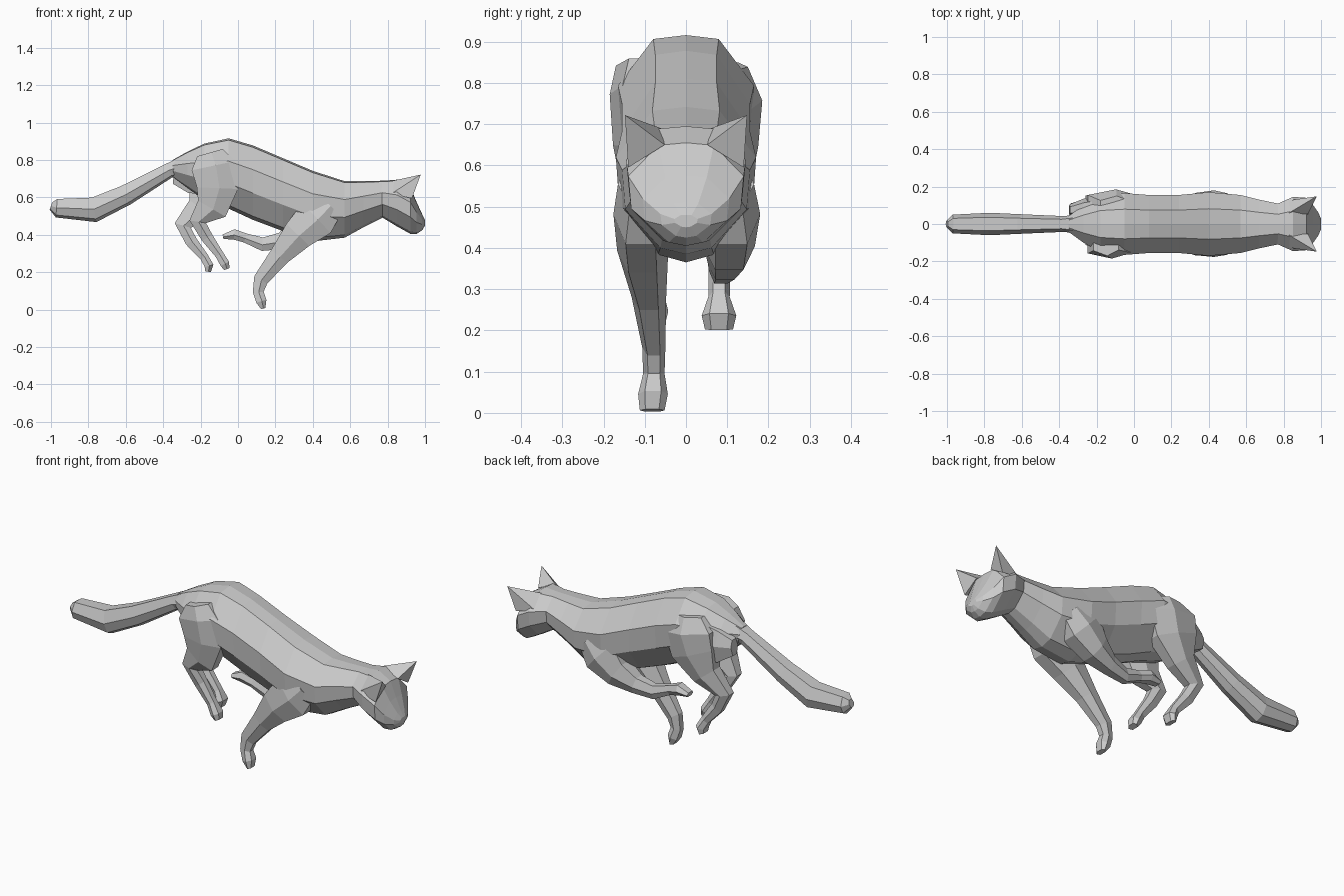
import bpy, bmesh
from mathutils import Vector


def mirrored(half):
    return half + [(-u, v) for u, v in reversed(half) if u > 0]


TORSO = mirrored([(0, 1), (.48, .95), (1, .35), (.95, -.28), (.4, -.9), (0, -1)])
LIMB = [(1, .1), (.55, 1), (-.55, 1), (-1, .1), (-.6, -1), (.6, -1)]
TAIL = [(1, 0), (.7, .75), (0, 1), (-.7, .75), (-1, 0), (-.6, -.9), (.6, -.9)]


def make_object(name, bm):
    bmesh.ops.recalc_face_normals(bm, faces=bm.faces)
    mesh = bpy.data.meshes.new(name)
    bm.to_mesh(mesh)
    bm.free()
    obj = bpy.data.objects.new(name, mesh)
    bpy.context.collection.objects.link(obj)
    return obj


def loft(name, stations, profile, upright=False):
    """Skin rings along stations (x, y, z, half depth, half width)."""
    bm = bmesh.new()
    rings = []
    pts = [Vector(s[:3]) for s in stations]
    for i, (x, y, z, r, w) in enumerate(stations):
        t = pts[min(i + 1, len(pts) - 1)] - pts[max(i - 1, 0)]
        n = Vector((0, 0, 1)) if upright else Vector((-t.z, 0, t.x)).normalized()
        rings.append([bm.verts.new(pts[i] + n * v * r + Vector((0, u * w, 0)))
                      for u, v in profile])
    k = len(profile)
    for a, b in zip(rings, rings[1:]):
        for j in range(k):
            bm.faces.new((a[j], a[(j + 1) % k], b[(j + 1) % k], b[j]))
    bm.faces.new(rings[0])
    bm.faces.new(rings[-1])
    return make_object(name, bm)


def trunk(name, sections):
    """Upright loft from (x, top, bottom, half width)."""
    return loft(name, [(x, 0, (t + b) / 2, (t - b) / 2, w)
                       for x, t, b, w in sections], TORSO, True)


# Body from rump to neck
trunk("body", [
    (-.35, .80, .71, .042), (-.27, .845, .65, .10), (-.18, .888, .585, .15),
    (-.05, .916, .54, .165), (.08, .878, .48, .155), (.24, .81, .42, .155),
    (.40, .742, .365, .17), (.57, .687, .385, .155), (.67, .687, .44, .13),
    (.79, .69, .50, .105)])

# Head tapering to the nose
trunk("head", [
    (.76, .688, .50, .105), (.85, .695, .445, .145), (.922, .655, .405, .14),
    (.955, .575, .405, .105), (.985, .51, .425, .062), (1.0, .48, .45, .028)])

# Pointed ears
for side, label in ((1, "left"), (-1, "right")):
    bm = bmesh.new()
    base = [bm.verts.new((x, side * y, z)) for x, y, z in
            [(.83, .06, .69), (.93, .052, .65), (.93, .14, .595), (.82, .125, .62)]]
    tip = bm.verts.new((.977, side * .148, .722))
    bm.faces.new(base)
    for i in range(4):
        bm.faces.new((base[i], base[(i + 1) % 4], tip))
    make_object(label + "_ear", bm)

# Tail
loft("tail", [
    (-.28, 0, .775, .055, .06), (-.37, 0, .745, .042, .042),
    (-.60, 0, .615, .058, .052), (-.77, 0, .537, .07, .06),
    (-.97, 0, .545, .052, .05), (-1.0, 0, .555, .022, .02)], TAIL)

# Right foreleg, reaching the ground
loft("right_foreleg", [
    (.49, -.10, .56, .08, .065), (.42, -.11, .49, .11, .066),
    (.32, -.105, .40, .085, .062), (.22, -.09, .285, .055, .042),
    (.122, -.078, .16, .04, .028), (.108, -.078, .095, .029, .026),
    (.125, -.08, .045, .028, .036), (.135, -.082, .006, .012, .03)], LIMB)

# Left foreleg, folded under the chest
loft("left_foreleg", [
    (.49, .10, .56, .08, .065), (.42, .11, .49, .11, .07),
    (.33, .105, .41, .075, .062), (.23, .095, .367, .045, .042),
    (.13, .085, .35, .036, .03), (.04, .08, .383, .025, .026),
    (-.02, .08, .402, .028, .036), (-.08, .08, .39, .012, .028)], LIMB)

# Right hind leg
loft("right_hind_leg", [
    (-.15, -.10, .84, .07, .07), (-.13, -.115, .77, .12, .07),
    (-.11, -.115, .65, .11, .062), (-.14, -.105, .54, .085, .05),
    (-.215, -.09, .47, .045, .034), (-.165, -.08, .385, .032, .027),
    (-.10, -.08, .295, .023, .025), (-.07, -.08, .245, .025, .037),
    (-.06, -.08, .217, .015, .03)], LIMB)

# Left hind leg, further back, with its haunch
loft("left_hind_leg", [
    (-.10, .09, .84, .08, .06), (-.11, .11, .76, .14, .075),
    (-.14, .115, .65, .13, .06), (-.20, .105, .54, .075, .048),
    (-.295, .09, .45, .045, .034), (-.25, .082, .365, .032, .027),
    (-.18, .08, .28, .023, .026), (-.155, .08, .235, .024, .042),
    (-.16, .08, .203, .015, .034)], LIMB)
loft("left_haunch", [
    (-.345, .075, .715, .042, .03), (-.27, .085, .71, .085, .05),
    (-.15, .10, .72, .11, .06)], LIMB)
